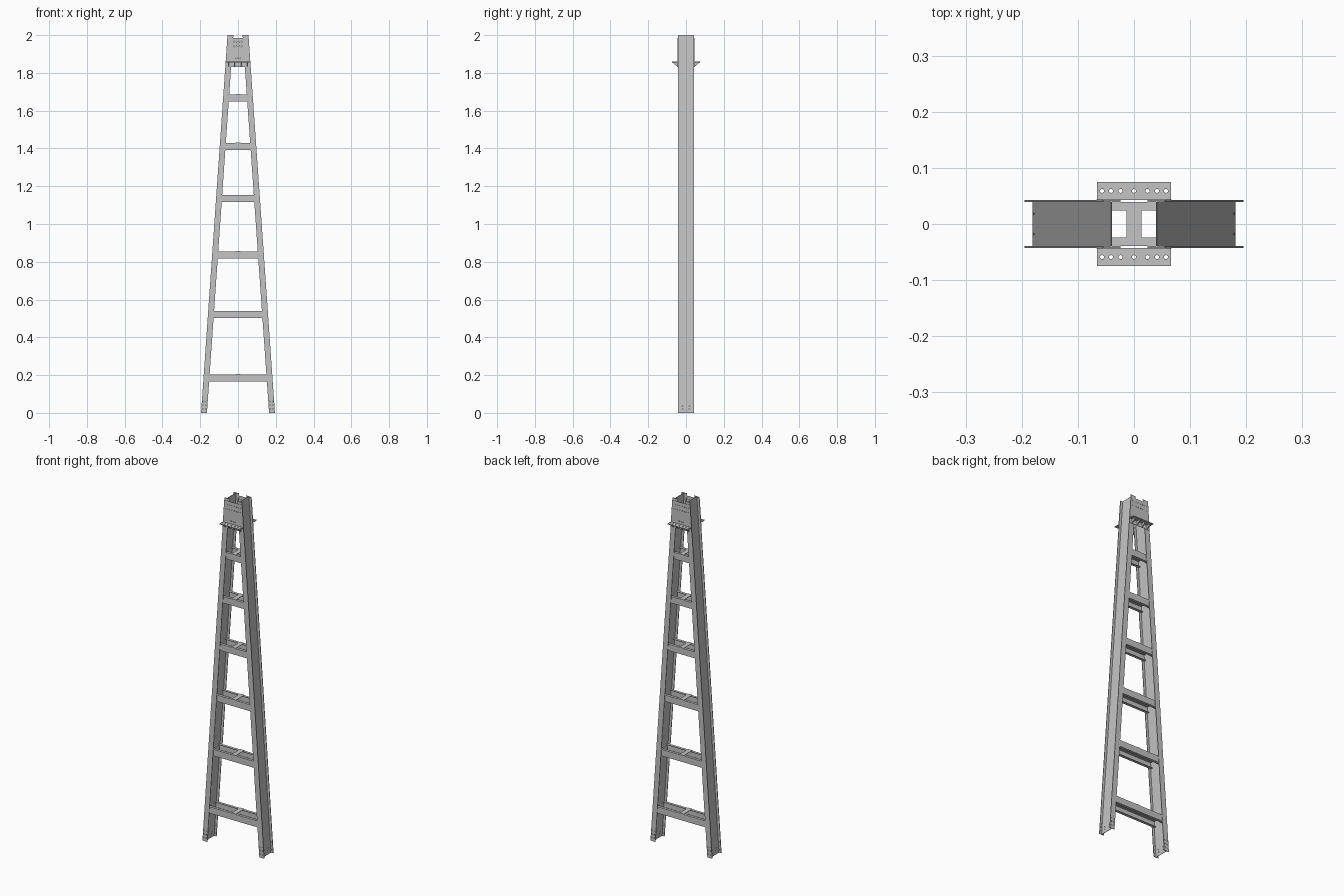
import bpy, bmesh
from mathutils import Matrix, Vector
from math import pi

if "Cube" in bpy.data.objects:
    bpy.data.objects.remove(bpy.data.objects["Cube"], do_unlink=True)

steel = bpy.data.materials.new("grey_steel")
steel.use_nodes = True
GREY = (0.55, 0.55, 0.55, 1)
steel.diffuse_color = GREY
steel.node_tree.nodes["Principled BSDF"].inputs["Base Color"].default_value = GREY

HEIGHT = 2.0
DEPTH = 0.0425      # half depth over the flanges
FLANGE = 0.003      # flange thickness
SHELF_Z = 1.86


def leg_x(z):
    """Centre line of the left leg at height z."""
    return 0.18 - 0.07 * z


def prism(bm, outline, axis, start, end):
    """Extrude a 2D outline along 'x', 'y' or 'z' between two positions."""
    place = {"x": lambda a, b: (start, a, b),
             "y": lambda a, b: (a, start, b),
             "z": lambda a, b: (a, b, start)}[axis]
    face = bm.faces.new([bm.verts.new(place(a, b)) for a, b in outline])
    out = bmesh.ops.extrude_face_region(bm, geom=[face])
    moved = [v for v in out["geom"] if isinstance(v, bmesh.types.BMVert)]
    shift = Vector(((axis == "x"), (axis == "y"), (axis == "z"))) * (end - start)
    bmesh.ops.translate(bm, verts=moved, vec=shift)


def box(bm, x0, x1, y0, y1, z0, z1):
    prism(bm, [(x0, y0), (x1, y0), (x1, y1), (x0, y1)], "z", z0, z1)


def finish(bm, name):
    bmesh.ops.recalc_face_normals(bm, faces=bm.faces)
    mesh = bpy.data.meshes.new(name)
    bm.to_mesh(mesh)
    bm.free()
    mesh.materials.append(steel)
    obj = bpy.data.objects.new(name, mesh)
    bpy.context.scene.collection.objects.link(obj)
    return obj


def drill(obj, holes, radius, length, axis):
    """Cut round holes through obj along one axis."""
    bm = bmesh.new()
    turn = {"x": Matrix.Rotation(pi / 2, 4, "Y"),
            "y": Matrix.Rotation(pi / 2, 4, "X"),
            "z": Matrix.Identity(4)}[axis]
    for centre in holes:
        bmesh.ops.create_cone(bm, cap_ends=True, segments=10, radius1=radius,
                              radius2=radius, depth=length,
                              matrix=Matrix.Translation(centre) @ turn)
    cutter = finish(bm, "hole_cutter")
    cutter.hide_render = True
    mod = obj.modifiers.new("holes", "BOOLEAN")
    mod.operation, mod.solver, mod.object = "DIFFERENCE", "EXACT", cutter
    graph = bpy.context.evaluated_depsgraph_get()
    graph.update()
    cut = bpy.data.meshes.new_from_object(obj.evaluated_get(graph))
    obj.modifiers.clear()
    obj.data = cut
    bpy.data.objects.remove(cutter, do_unlink=True)


# Legs: leaning I-beams, each a web with a front and a back flange
for side, s in (("left", 1), ("right", -1)):
    def slab(half):
        return [(s * (leg_x(z) + d), z)
                for z, d in ((0, -half), (0, half), (HEIGHT, half), (HEIGHT, -half))]
    bm = bmesh.new()
    prism(bm, slab(0.0012), "y", -DEPTH + FLANGE, DEPTH - FLANGE)
    web = finish(bm, side + "_leg_web")
    drill(web, [(s * 0.18, y, z) for y in (-0.018, 0.018) for z in (0.02, 0.035)],
          0.0025, 0.1, "x")
    for end, e in (("front", -1), ("back", 1)):
        bm = bmesh.new()
        prism(bm, slab(0.0155), "y", e * (DEPTH - FLANGE), e * DEPTH)
        flange = finish(bm, f"{side}_leg_{end}_flange")
        drill(flange, [(s * (leg_x(z) + d), e * DEPTH, z)
                       for z in (0.02, 0.04, 0.06) for d in (-0.008, 0.008)],
              0.0025, 0.02, "y")

# Rungs: a channel at front and back, joined by a short middle plate
RUNG = 0.0185
INNER = DEPTH - FLANGE
for n, z in enumerate((0.185, 0.52, 0.837, 1.134, 1.411, 1.668), 1):
    low, high = z - RUNG, z + RUNG

    def strip(z0, z1):
        a, b = leg_x(z0), leg_x(z1)
        return [(-a, z0), (a, z0), (b, z1), (-b, z1)]
    for end, e in (("front", -1), ("back", 1)):
        bm = bmesh.new()
        prism(bm, strip(low, high), "y", e * INNER, e * (INNER - 0.0025))
        for z0, z1 in ((low, low + 0.0025), (high - 0.0025, high)):
            prism(bm, strip(z0, z1), "y", e * (INNER - 0.0025), e * 0.0245)
        finish(bm, f"{end}_rung_{n}")
    bm = bmesh.new()
    box(bm, -0.0135, 0.0135, -INNER, INNER, high, high + 0.002)
    finish(bm, f"rung_tie_plate_{n}")

# Head: gusset plates, drilled shelves and triangular shelf brackets
for end, e in (("front", -1), ("back", 1)):
    bottom, top = 1.832, 1.986
    a, b = leg_x(bottom) + 0.0155, leg_x(top) + 0.0155
    bm = bmesh.new()
    prism(bm, [(-a, bottom), (a, bottom), (b, top), (-b, top)], "y",
          e * DEPTH, e * (DEPTH + 0.0015))
    plate = finish(bm, end + "_head_plate")
    holes = [(s * x, e * DEPTH, z) for s in (-1, 1) for z in (1.94, 1.966)
             for x in (0.008, 0.021, 0.034, 0.046)]
    holes += [(x, e * DEPTH, 1.877) for x in (-0.012, 0, 0.012)]
    drill(plate, holes, 0.002, 0.004, "y")

    bm = bmesh.new()
    y0, y1 = sorted((e * DEPTH, e * 0.0745))
    box(bm, -0.0655, 0.0655, y0, y1, SHELF_Z - 0.004, SHELF_Z)
    shelf = finish(bm, end + "_shelf")
    drill(shelf, [(x, e * 0.059, SHELF_Z) for x in
                  (-0.057, -0.041, -0.024, 0, 0.024, 0.041, 0.057)],
          0.0037, 0.05, "z")

    bm = bmesh.new()
    under = SHELF_Z - 0.004
    for x in (-0.049, -0.0165, 0.0165, 0.049):
        prism(bm, [(e * DEPTH, under), (e * 0.073, under),
                   (e * 0.046, 1.833), (e * DEPTH, 1.833)], "x", x - 0.0015, x + 0.0015)
    finish(bm, end + "_shelf_brackets")
